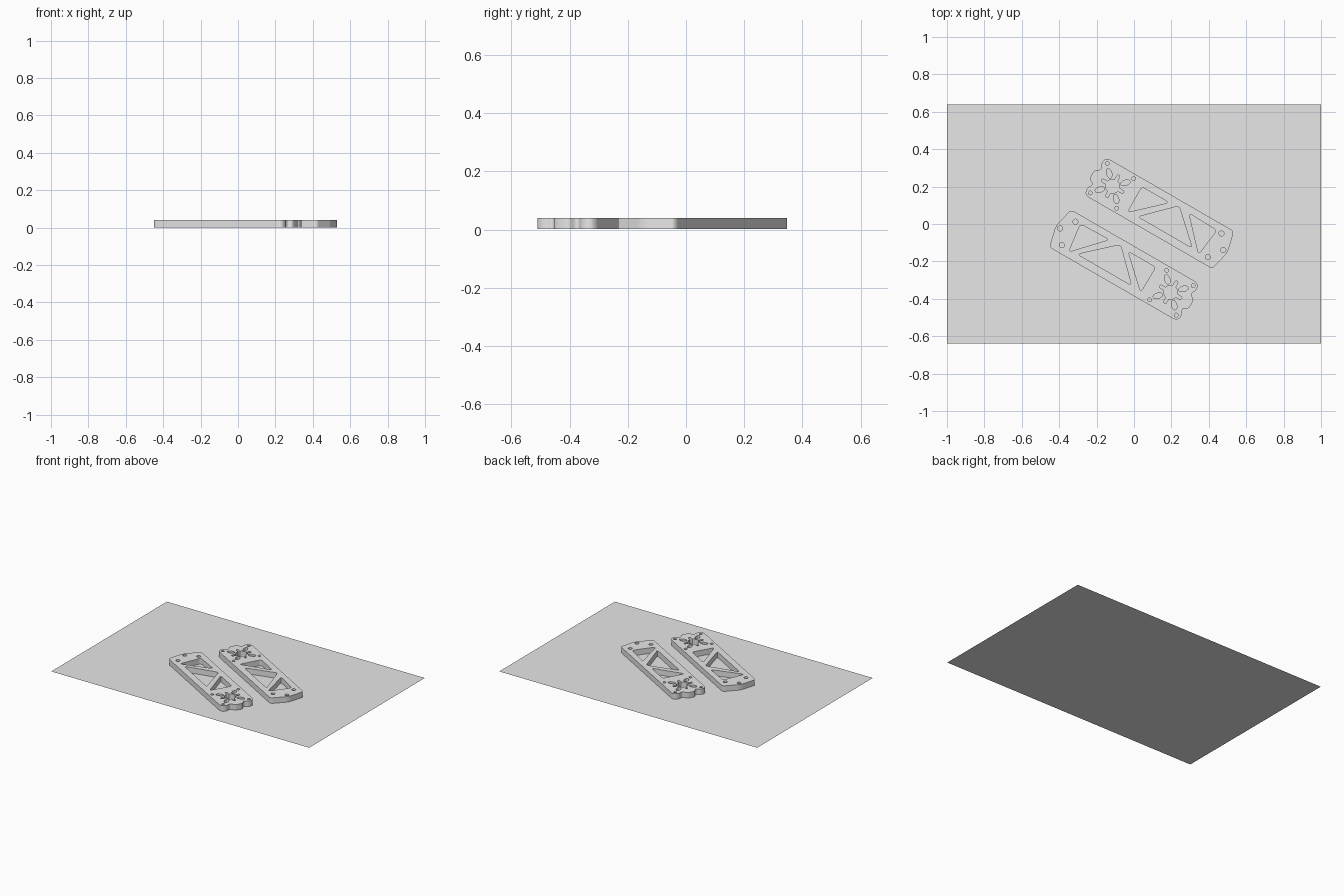
import bpy
import bmesh
from math import sin, cos, pi, radians
from mathutils import Vector

cube = bpy.data.objects.get("Cube")
if cube:
    bpy.data.objects.remove(cube, do_unlink=True)

grey = bpy.data.materials.new("plain grey")
grey.use_nodes = True
grey.diffuse_color = (0.8, 0.8, 0.8, 1)
grey.node_tree.nodes["Principled BSDF"].inputs["Base Color"].default_value = (0.8, 0.8, 0.8, 1)


def rounded(corners, radius, steps=5):
    """Replace every corner of a polygon with a short curve."""
    pts = [Vector(c) for c in corners]
    out = []
    for i, p in enumerate(pts):
        a, b = pts[i - 1] - p, pts[(i + 1) % len(pts)] - p
        a = p + a.normalized() * min(radius, a.length * 0.45)
        b = p + b.normalized() * min(radius, b.length * 0.45)
        for k in range(steps):
            t = k / (steps - 1)
            out.append(a * (1 - t) ** 2 + p * 2 * t * (1 - t) + b * t * t)
    return out


def circle(x, y, r, n=20):
    return [Vector((x + r * cos(2 * pi * k / n), y + r * sin(2 * pi * k / n))) for k in range(n)]


def radial_slot(centre, angle, dist, half_length, half_width):
    """Oval slot pointing away from a centre."""
    d = Vector((cos(angle), sin(angle)))
    side = Vector((-d.y, d.x))
    return [centre + d * (dist + half_length * p.x) + side * half_width * p.y
            for p in circle(0, 0, 1)]


def star_hole(centre, r, reach, half_width):
    """Round hole with four narrow arms."""
    pts = []
    for q in range(4):
        d = Vector((cos(q * pi / 2), sin(q * pi / 2)))
        side = Vector((-d.y, d.x))
        pts.append(centre + d * r - side * half_width)
        for k in range(7):
            t = -pi / 2 + pi * k / 6
            pts.append(centre + d * (reach - half_width + half_width * cos(t)) + side * half_width * sin(t))
        pts.append(centre + d * r + side * half_width)
        for k in range(1, 6):
            t = q * pi / 2 + pi / 2 * (0.15 + 0.7 * k / 6)
            pts.append(centre + Vector((cos(t), sin(t))) * r)
    return pts


def plate_loops():
    # outline: lobed motor end on the left, pointed end on the right
    lobes = [(-0.288, 0.116), (-0.306, 0.107), (-0.312, 0.09), (-0.311, 0.07), (-0.299, 0.054),
             (-0.303, 0.04), (-0.324, 0.03), (-0.328, 0.013)]
    outline = lobes + [(u, -w) for u, w in reversed(lobes)]
    tip = [(0.471, -0.116), (0.484, -0.108), (0.507, -0.012)]
    outline += tip + [(u, -w) for u, w in reversed(tip)]
    loops = [rounded(outline, 0.01)]
    # triangular windows
    for tri in ([(-0.063, 0.075), (0.105, 0.075), (-0.061, -0.08)],
                [(0.0, -0.073), (0.16, 0.086), (0.333, -0.073)],
                [(0.226, 0.079), (0.4, 0.074), (0.38, -0.085)]):
        loops.append(rounded(tri, 0.018))
    # screw holes
    for u in (-0.286, -0.123):
        for w in (-0.091, 0.091):
            loops.append(circle(u, w, 0.01))
    for u, w in ((0.43, 0.072), (0.483, 0), (0.43, -0.073)):
        loops.append(circle(u, w, 0.0135))
    # motor mount: star and four diagonal slots
    mount = Vector((-0.2, 0))
    loops.append(star_hole(mount, 0.037, 0.068, 0.008))
    for q in range(4):
        loops.append(radial_slot(mount, pi / 4 + q * pi / 2, 0.071, 0.026, 0.014))
    return loops


def make_plate(name, location, flip):
    curve = bpy.data.curves.new(name + "_profile", "CURVE")
    curve.dimensions = "2D"
    curve.fill_mode = "BOTH"
    curve.extrude = 0.0195
    for loop in plate_loops():
        spline = curve.splines.new("POLY")
        spline.points.add(len(loop) - 1)
        for point, co in zip(spline.points, loop):
            point.co = (co.x * flip, co.y, 0, 1)
        spline.use_cyclic_u = True
    helper = bpy.data.objects.new(name + "_profile", curve)
    bpy.context.scene.collection.objects.link(helper)
    bpy.context.view_layer.update()
    graph = bpy.context.evaluated_depsgraph_get()
    mesh = bpy.data.meshes.new_from_object(helper.evaluated_get(graph))
    bpy.data.objects.remove(helper, do_unlink=True)

    bm = bmesh.new()
    bm.from_mesh(mesh)
    bmesh.ops.remove_doubles(bm, verts=bm.verts, dist=0.0001)
    bmesh.ops.recalc_face_normals(bm, faces=bm.faces)
    for f in bm.faces:
        f.smooth = False
        f.material_index = 0
    bm.to_mesh(mesh)
    bm.free()
    mesh.materials.clear()
    mesh.materials.append(grey)
    obj = bpy.data.objects.new(name, mesh)
    obj.location = (*location, 0.0205)
    obj.rotation_euler.z = radians(-30)
    bpy.context.scene.collection.objects.link(obj)


make_plate("rear_arm_plate", (0.059, 0.102), 1)
make_plate("front_arm_plate", (0.023, -0.265), -1)

# stock sheet below the plates
bpy.ops.mesh.primitive_plane_add(size=2)
sheet = bpy.context.object
sheet.name = "base_sheet"
sheet.scale = (1, 0.64, 1)
sheet.data.materials.append(grey)
